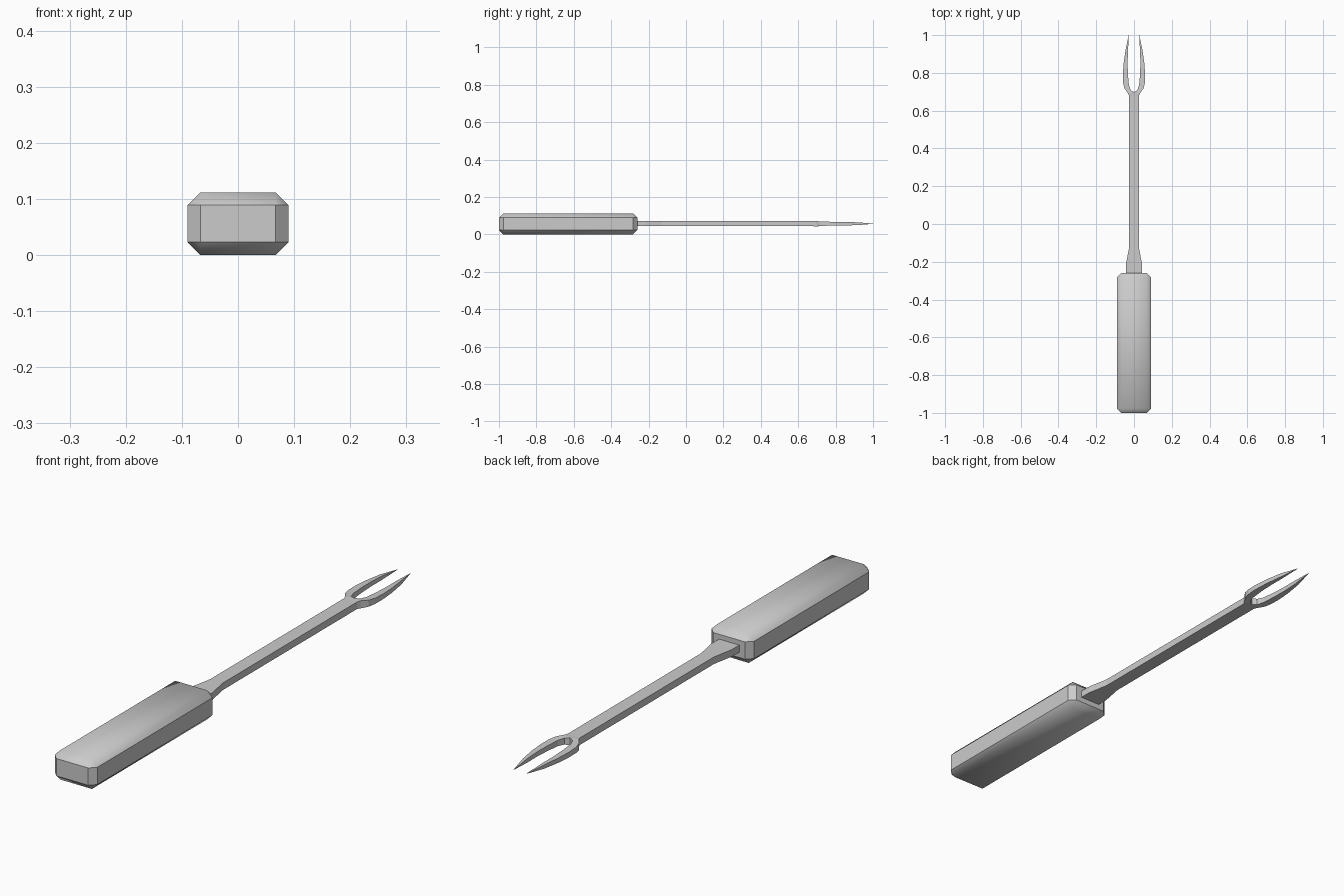
import bpy, bmesh

if "Cube" in bpy.data.objects:
    bpy.data.objects.remove(bpy.data.objects["Cube"])

ZMID = 0.057  # centre height of the metal


def add_object(name, bm):
    mesh = bpy.data.meshes.new(name)
    bmesh.ops.recalc_face_normals(bm, faces=bm.faces[:])
    bm.to_mesh(mesh)
    bm.free()
    obj = bpy.data.objects.new(name, mesh)
    bpy.context.collection.objects.link(obj)
    return obj


# Handle: chamfered block, blended at the top and bottom rims
W, H, Y0, Y1, B = 0.09, 0.112, -1.0, -0.26, 0.023
bm = bmesh.new()
bmesh.ops.create_cube(bm, size=1)
for v in bm.verts:
    v.co.x *= 2 * W
    v.co.y = (Y0 + Y1) / 2 + v.co.y * (Y1 - Y0)
    v.co.z = H / 2 + v.co.z * H
bmesh.ops.bevel(bm, geom=bm.edges[:], offset=B, offset_type='OFFSET',
                segments=1, affect='EDGES', profile=0.5)
for f in bm.faces:
    f.smooth = True
for e in bm.edges:
    e.smooth = not all(B / 2 < v.co.z < H - B / 2 for v in e.verts)
add_object("handle", bm)

# Shank and tine: half outline as (inner x, inner y, outer x, outer y, half thickness)
T = 0.0135
sections = [
    (0, -0.30, 0.043, -0.30, T),
    (0, -0.215, 0.043, -0.215, T),
    (0, -0.13, 0.027, -0.13, T),
    (0, 0.68, 0.027, 0.68, T),
    (0, 0.699, 0.032, 0.692, 0.0145),
    (0.017, 0.708, 0.050, 0.717, 0.0125),
    (0.027, 0.735, 0.057, 0.745, 0.011),
    (0.032, 0.79, 0.059, 0.79, 0.010),
    (0.034, 0.85, 0.055, 0.85, 0.009),
    (0.032, 0.915, 0.045, 0.92, 0.0075),
    (0.027, 1.0, 0.028, 1.0, 0.0005),
]
bm = bmesh.new()
rings = []
for xi, yi, xo, yo, t in sections:
    rings.append([bm.verts.new(p) for p in (
        (xi, yi, ZMID - t), (xo, yo, ZMID - t),
        (xo, yo, ZMID + t), (xi, yi, ZMID + t))])
for a, b in zip(rings, rings[1:]):
    for i in range(4):
        j = (i + 1) % 4
        # leave the seam on the mirror plane open
        if i == 3 and a[3].co.x == 0 and b[3].co.x == 0:
            continue
        bm.faces.new((a[i], a[j], b[j], b[i]))
bm.faces.new(rings[0])
bm.faces.new(rings[-1])
fork = add_object("shank_and_tines", bm)
mirror = fork.modifiers.new("mirror", 'MIRROR')
mirror.use_axis[0] = True
mirror.merge_threshold = 0.0001
